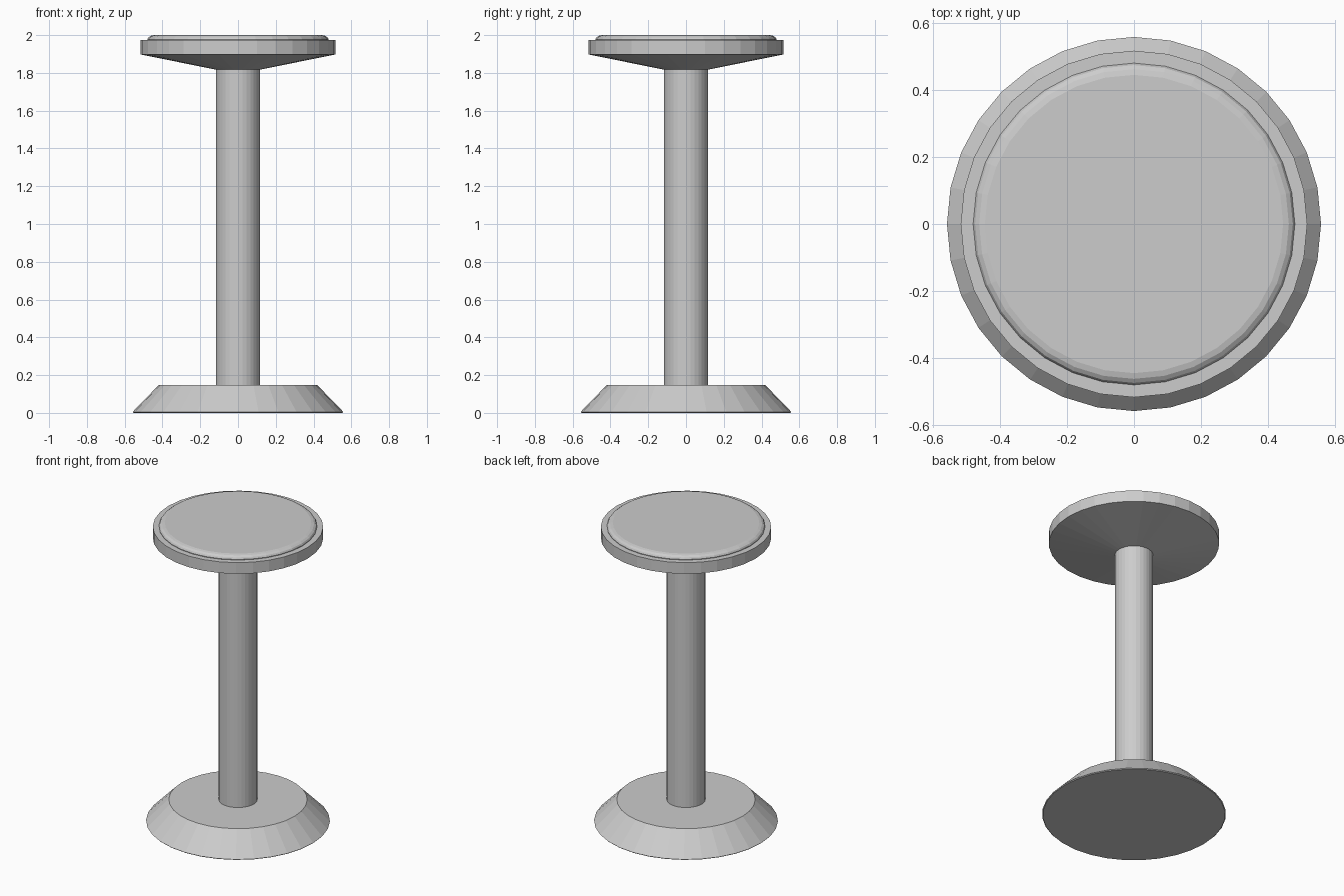
import bpy
import bmesh
from math import cos, sin, tau

SIDES = 32

cube = bpy.data.objects.get("Cube")
if cube:
    bpy.data.objects.remove(cube, do_unlink=True)

light_grey = bpy.data.materials.new("light grey")
light_grey.use_nodes = True
grey = (0.605, 0.605, 0.605, 1)
light_grey.diffuse_color = grey
light_grey.node_tree.nodes["Principled BSDF"].inputs["Base Color"].default_value = grey


def lathe(name, profile):
    """Spin a (radius, height) profile, listed bottom to top, into a capped solid."""
    bm = bmesh.new()
    rings = [[bm.verts.new((r * cos(tau * i / SIDES), r * sin(tau * i / SIDES), z))
              for i in range(SIDES)] for r, z in profile]
    for low, high in zip(rings, rings[1:]):
        for i in range(SIDES):
            j = (i + 1) % SIDES
            bm.faces.new((low[i], low[j], high[j], high[i]))
    bm.faces.new(rings[0][::-1])
    bm.faces.new(rings[-1])
    mesh = bpy.data.meshes.new(name)
    bm.to_mesh(mesh)
    bm.free()
    mesh.materials.append(light_grey)
    obj = bpy.data.objects.new(name, mesh)
    bpy.context.collection.objects.link(obj)


# Sloped foot with a thin undercut lip
lathe("base", [(0.553, 0), (0.558, 0.005), (0.42, 0.147)])

# Central column
lathe("post", [(0.117, 0.14), (0.117, 1.84)])

# Seat pan, conical underneath
lathe("seat_pan", [(0.117, 1.817), (0.517, 1.898), (0.517, 1.973)])

# Cushion with a rounded edge and a flat top
lathe("cushion", [(0.478, 1.965), (0.48, 1.977), (0.474, 1.988),
                  (0.462, 1.996), (0.445, 2.0)])
